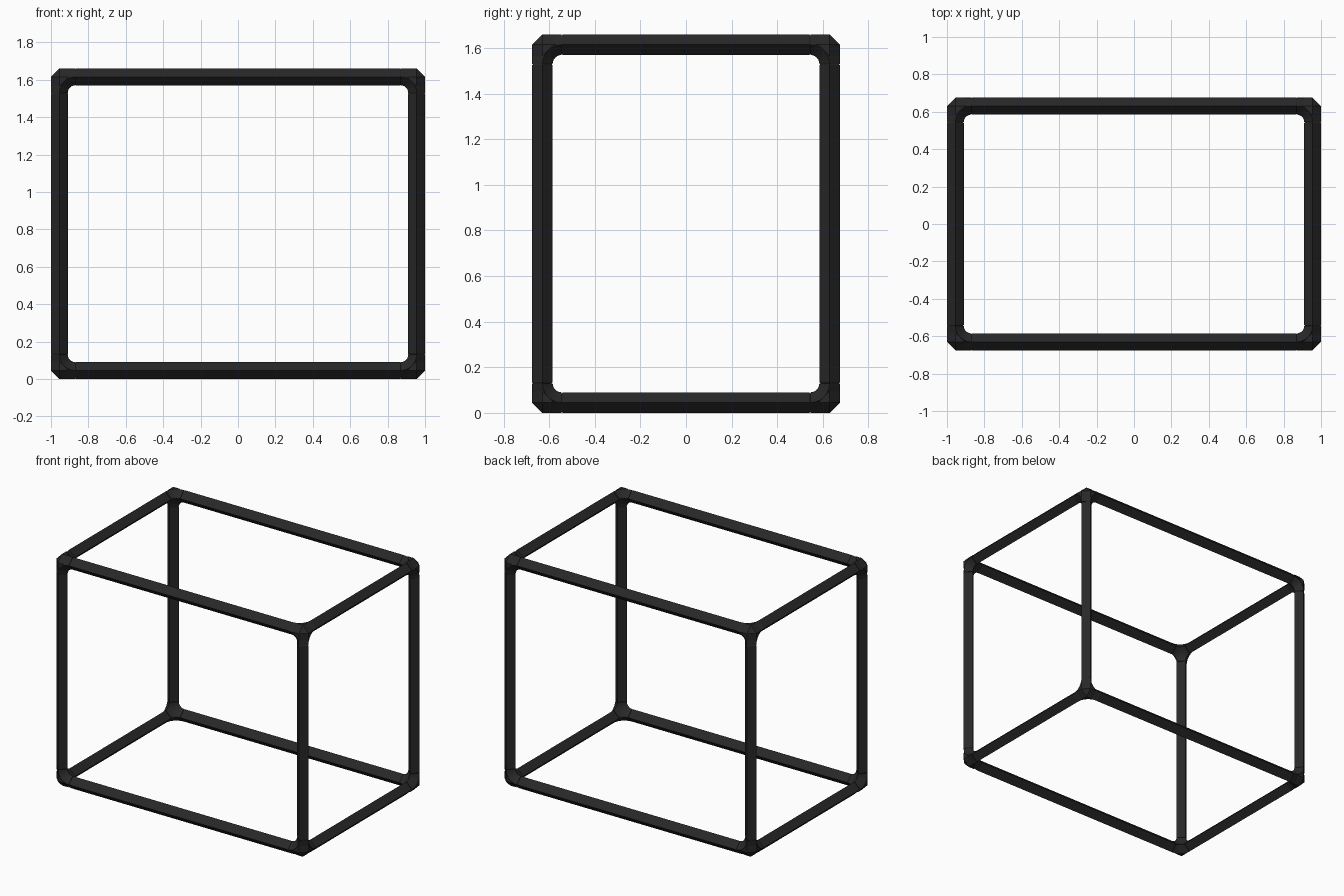
import bpy, bmesh, math
from itertools import product
from mathutils import Vector

if "Cube" in bpy.data.objects:
    bpy.data.objects.remove(bpy.data.objects["Cube"])

HALF = 0.045            # half diagonal of the diamond tube
FILLET = 0.04           # inner bend radius
REACH = HALF + FILLET   # corner centre to end of its sleeve
CENTRES = Vector((0.955, 0.63, 0.785))
MID_Z = 0.83
STEPS = 6

black = bpy.data.materials.new("matte_black")
black.use_nodes = True
black.diffuse_color = (0.021, 0.021, 0.021, 1)
bsdf = black.node_tree.nodes["Principled BSDF"]
bsdf.inputs["Base Color"].default_value = black.diffuse_color
bsdf.inputs["Roughness"].default_value = 0.7


def axis(i, size=1.0):
    v = Vector((0, 0, 0))
    v[i] = size
    return v


def finish(bm, name, location):
    bmesh.ops.recalc_face_normals(bm, faces=bm.faces)
    mesh = bpy.data.meshes.new(name)
    bm.to_mesh(mesh)
    bm.free()
    mesh.materials.append(black)
    ob = bpy.data.objects.new(name, mesh)
    ob.location = location
    bpy.context.collection.objects.link(ob)
    return ob


def loft(bm, rings):
    """Skin a row of four-sided rings and close both ends."""
    loops = [[bm.verts.new(p) for p in ring] for ring in rings]
    for a, b in zip(loops, loops[1:]):
        for k in range(4):
            n = (k + 1) % 4
            bm.faces.new((a[k], a[n], b[n], b[k]))
    bm.faces.new(loops[0])
    bm.faces.new(loops[-1])


def add_beam(i, location, name):
    """Diamond tube along axis i with tapered ends that leave a fine seam."""
    u, v = axis((i + 1) % 3), axis((i + 2) % 3)
    end = CENTRES[i] - REACH
    stations = [(-end, 0.9), (-end + 0.005, 1), (end - 0.005, 1), (end, 0.9)]
    bm = bmesh.new()
    loft(bm, [[axis(i, s) + d * HALF * r for d in (u, v, -u, -v)]
              for s, r in stations])
    finish(bm, name, location)


def add_elbow(bm, i, j, k):
    """Diamond section bent from axis i to axis j."""
    rings = []
    pivot = axis(i, REACH) + axis(j, REACH)
    for s in range(STEPS + 1):
        t = math.pi / 2 * s / STEPS
        out = -axis(i, math.sin(t)) - axis(j, math.cos(t))
        mid = pivot + out * REACH
        rings.append([mid + d * HALF for d in (out, axis(k), -out, -axis(k))])
    loft(bm, rings)


def add_corner(signs, location, name):
    """Three bends joined by a faceted outer cap."""
    bm = bmesh.new()
    for i in range(3):
        add_elbow(bm, i, (i + 1) % 3, (i + 2) % 3)
    cap = [Vector((0, 0, 0))]
    for i in range(3):
        cap.append(axis(i, -HALF))
        cap += [axis(i, -HALF) + axis((i + n) % 3, 0.05) for n in (1, 2)]
    hull = bmesh.ops.convex_hull(bm, input=[bm.verts.new(p) for p in cap])
    spare = [g for g in hull["geom_interior"] if isinstance(g, bmesh.types.BMVert)]
    bmesh.ops.delete(bm, geom=spare, context="VERTS")
    # point the arms inwards for this corner
    for vert in bm.verts:
        vert.co = Vector([-c * s for c, s in zip(vert.co, signs)])
    ob = finish(bm, name, location)
    bpy.ops.object.select_all(action="DESELECT")
    ob.select_set(True)
    bpy.context.view_layer.objects.active = ob
    bpy.ops.object.shade_smooth_by_angle(angle=math.radians(25))


SIDES = ({-1: "right", 1: "left"}, {-1: "front", 1: "back"}, {-1: "bottom", 1: "top"})


def place(signs):
    spot = Vector([s * c for s, c in zip(signs, CENTRES)])
    return spot + Vector((0, 0, MID_Z))


def label(signs):
    return "_".join(SIDES[i][signs[i]] for i in (2, 1, 0) if signs[i])


# eight corner connectors
for signs in product((-1, 1), repeat=3):
    add_corner(signs, place(signs), label(signs) + "_corner")

# four beams along each axis
for i, kind in enumerate(("rail", "side_rail", "post")):
    for pair in product((-1, 1), repeat=2):
        signs = list(pair)
        signs.insert(i, 0)
        add_beam(i, place(signs), label(signs) + "_" + kind)
